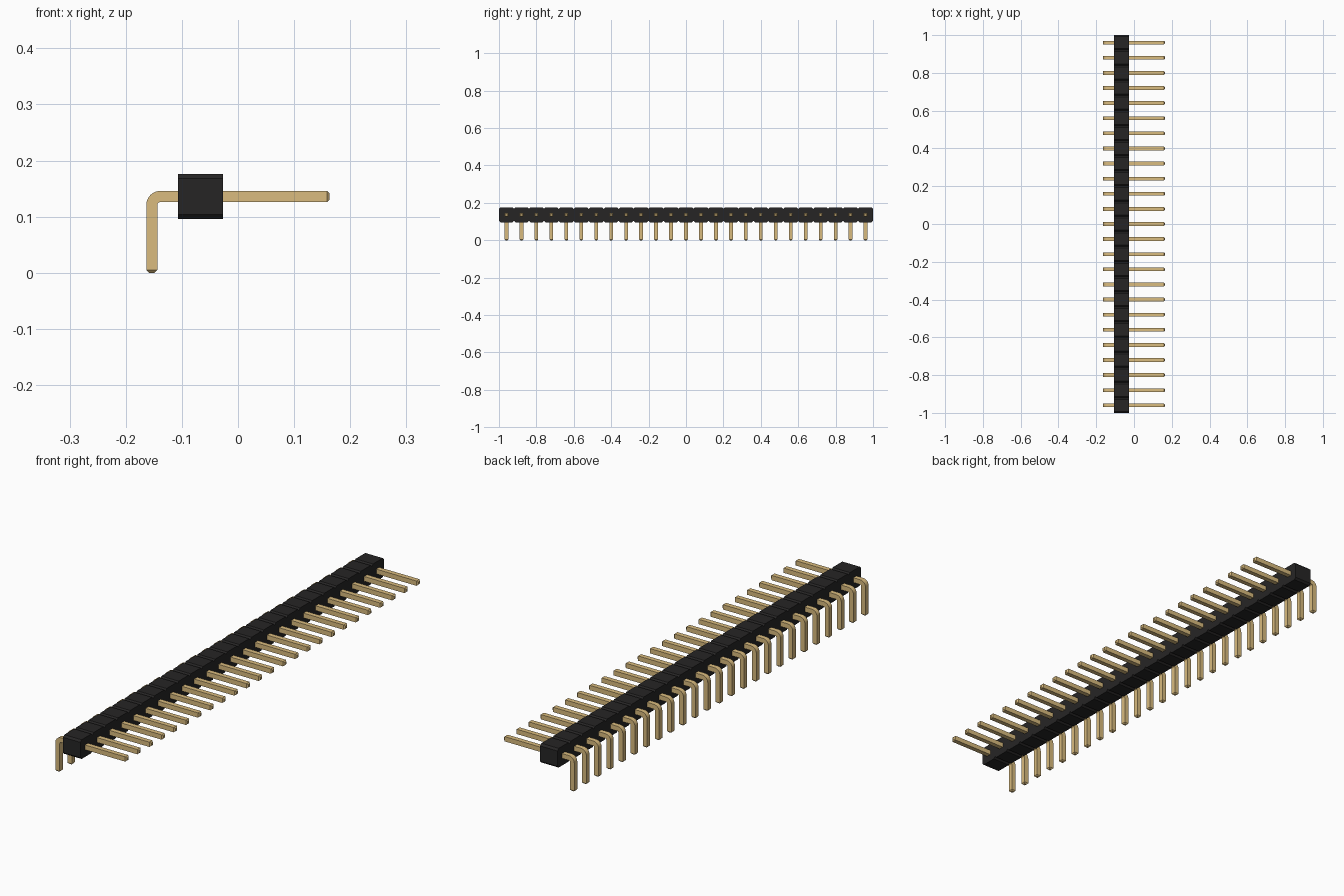
import bpy, bmesh, math

cube = bpy.data.objects.get("Cube")
if cube:
    bpy.data.objects.remove(cube, do_unlink=True)

COUNT, PITCH = 25, 0.08
BODY_X0, BODY_X1 = -0.107, -0.027     # housing depth
PIN_Z, PIN_W = 0.136, 0.02            # pin axis height and width
LEG_X, TIP_X = -0.1535, 0.1635        # leg axis, far tip
CHAMFER = 0.008                       # housing corner cut
TIP = 0.005                           # pin tip taper


def material(name, rgb):
    m = bpy.data.materials.new(name)
    m.use_nodes = True
    m.diffuse_color = (*rgb, 1)
    bsdf = next(n for n in m.node_tree.nodes if n.type == 'BSDF_PRINCIPLED')
    bsdf.inputs["Base Color"].default_value = (*rgb, 1)
    return m


def mesh_from(bm, name, mat):
    bmesh.ops.recalc_face_normals(bm, faces=bm.faces)
    me = bpy.data.meshes.new(name)
    bm.to_mesh(me)
    bm.free()
    me.materials.append(mat)
    return me


def add(name, me):
    ob = bpy.data.objects.new(name, me)
    bpy.context.collection.objects.link(ob)
    return ob


black = material("black plastic", (0.0194, 0.0185, 0.0185))
gold = material("gold metal", (0.70, 0.50, 0.21))
rows = [(i - (COUNT - 1) / 2) * PITCH for i in range(COUNT)]

# Housing: a row of eight-sided cells, merged and extruded through its depth
bm = bmesh.new()
h, c = PITCH / 2, PITCH / 2 - CHAMFER
octagon = [(h, -c), (h, c), (c, h), (-c, h), (-h, c), (-h, -c), (-c, -h), (c, -h)]
for y in rows:
    bm.faces.new([bm.verts.new((BODY_X0, y + a, PIN_Z + b)) for a, b in octagon])
bmesh.ops.remove_doubles(bm, verts=bm.verts, dist=1e-4)
ext = bmesh.ops.extrude_face_region(bm, geom=bm.faces[:], use_keep_orig=True)
moved = [g for g in ext["geom"] if isinstance(g, bmesh.types.BMVert)]
bmesh.ops.translate(bm, verts=moved, vec=(BODY_X1 - BODY_X0, 0, 0))
add("housing", mesh_from(bm, "housing", black))

# Pin: square section swept up the leg, round the bend and out to the tip
BEND, STEPS = 0.015, 8
# Each station: x, z, angle of the section, scale
path = [(LEG_X, 0, 0, 0.5), (LEG_X, TIP, 0, 1)]
for i in range(STEPS + 1):
    t = math.pi / 2 * i / STEPS
    path.append((LEG_X + BEND * (1 - math.cos(t)),
                 PIN_Z - BEND * (1 - math.sin(t)), t, 1))
path += [(TIP_X - TIP, PIN_Z, math.pi / 2, 1), (TIP_X, PIN_Z, math.pi / 2, 0.5)]

bm = bmesh.new()
rings = []
for x, z, t, s in path:
    r = PIN_W / 2 * s
    rings.append([bm.verts.new((x - a * r * math.cos(t), b * r, z + a * r * math.sin(t)))
                  for a, b in ((-1, -1), (1, -1), (1, 1), (-1, 1))])
for low, high in zip(rings, rings[1:]):
    for k in range(4):
        n = (k + 1) % 4
        bm.faces.new((low[k], low[n], high[n], high[k]))
bm.faces.new(rings[0])
bm.faces.new(rings[-1])
pin_mesh = mesh_from(bm, "pin", gold)

pins = []
for i, y in enumerate(rows):
    pin = add(f"pin_{i + 1:02d}", pin_mesh)
    pin.location.y = y
    pins.append(pin)

# Smooth the bend while the pin edges stay sharp (the mesh is shared)
bpy.ops.object.select_all(action='DESELECT')
pins[0].select_set(True)
bpy.context.view_layer.objects.active = pins[0]
bpy.ops.object.shade_smooth_by_angle(angle=math.radians(30))
